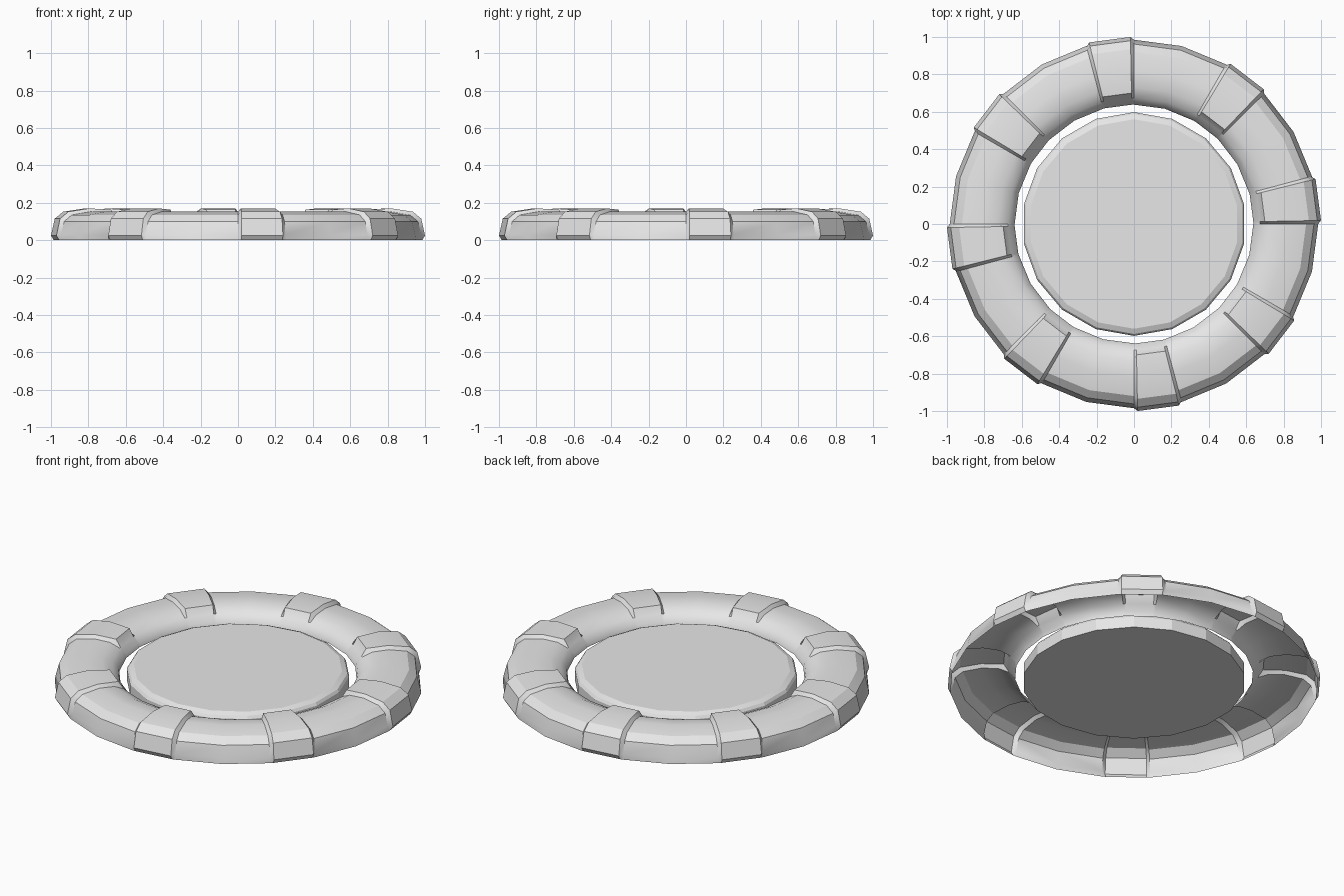
import bpy, bmesh
from math import radians, cos, sin

cube = bpy.data.objects.get("Cube")
if cube:
    bpy.data.objects.remove(cube, do_unlink=True)

# Single stone colour
stone = bpy.data.materials.new("light_grey_stone")
stone.use_nodes = True
colour = (0.8, 0.8, 0.8, 1)
stone.diffuse_color = colour
stone.node_tree.nodes["Principled BSDF"].inputs["Base Color"].default_value = colour


def finish(bm, name, smooth_angle):
    bmesh.ops.recalc_face_normals(bm, faces=bm.faces)
    mesh = bpy.data.meshes.new(name)
    bm.to_mesh(mesh)
    bm.free()
    mesh.materials.append(stone)
    obj = bpy.data.objects.new(name, mesh)
    bpy.context.collection.objects.link(obj)
    bpy.ops.object.select_all(action="DESELECT")
    obj.select_set(True)
    bpy.context.view_layer.objects.active = obj
    bpy.ops.object.shade_smooth_by_angle(angle=radians(smooth_angle))
    return obj


def lathe(bm, columns, closed_ends=False):
    """Skin (angle, profile) columns round the z axis."""
    loops = [[bm.verts.new((r * cos(radians(a)), r * sin(radians(a)), z))
              for r, z in profile] for a, profile in columns]
    for one, two in zip(loops, loops[1:] + loops[:1]):
        for i in range(len(one) - 1):
            bm.faces.new((one[i], two[i], two[i + 1], one[i + 1]))
    if closed_ends:
        bm.faces.new([loop[0] for loop in loops])
        bm.faces.new([loop[-1] for loop in loops])


# Rim: an open half-round shell, with eight raised bands in its own surface
plain = [(.985, 0), (.98, .03), (.962, .10), (.92, .135), (.82, .152),
         (.73, .145), (.675, .12), (.645, .09), (.638, .065)]
raised = [(.985, 0), (1, .025), (.98, .115), (.935, .152), (.82, .17),
          (.70, .163)] + plain[6:]
columns = []
for k in range(8):
    start = 45 * k
    columns += [(start, plain), (start + 1.1, raised), (start + 13.9, raised),
                (start + 15, plain), (start + 30, plain)]
bm = bmesh.new()
lathe(bm, columns)
finish(bm, "outer_rim", 30)

# Centre: a bevelled eighteen-sided disc, clear of the rim
disc_profile = [(.598, .02), (.598, .085), (.588, .1), (.56, .112)]
bm = bmesh.new()
lathe(bm, [(90 + 20 * k, disc_profile) for k in range(18)], True)
finish(bm, "centre_disc", 15)
